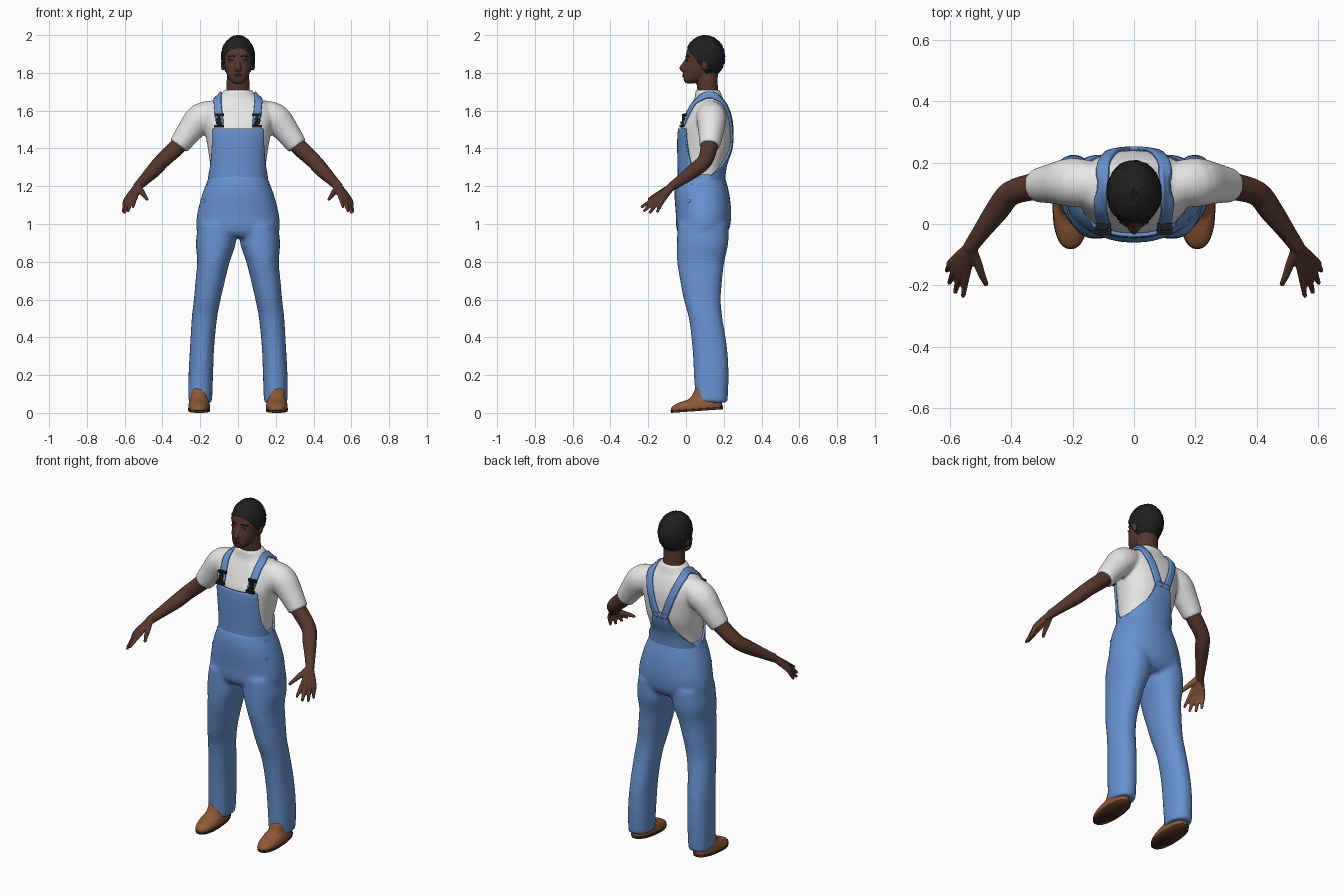
import bpy, bmesh, math, random
from mathutils import Vector, Matrix
from mathutils.bvhtree import BVHTree

random.seed(4)
old = bpy.data.objects.get("Cube")
if old:
    bpy.data.objects.remove(old)


def material(name, *rgb):
    mat = bpy.data.materials.new(name)
    mat.use_nodes = True
    mat.diffuse_color = (*rgb, 1)
    mat.node_tree.nodes["Principled BSDF"].inputs["Base Color"].default_value = (*rgb, 1)
    return mat


skin = material("dark skin", .095, .038, .026)
palm = material("palm skin", .26, .10, .045)
lips = material("lip brown", .10, .028, .024)
denim = material("blue denim", .135, .29, .63)
cotton = material("white cotton", .82, .82, .82)
leather = material("tan leather", .27, .098, .036)
sole_brown = material("sole brown", .06, .025, .012)
black = material("hair black", .014, .014, .014)


def finish(bm, name, mat, mirror=False):
    """Turn a bmesh into a smooth object, optionally mirrored left to right."""
    bmesh.ops.recalc_face_normals(bm, faces=bm.faces)
    mesh = bpy.data.meshes.new(name)
    bm.to_mesh(mesh)
    bm.free()
    mesh.materials.append(mat)
    for p in mesh.polygons:
        p.use_smooth = True
    obj = bpy.data.objects.new(name, mesh)
    bpy.context.collection.objects.link(obj)
    if mirror:
        obj.modifiers.new("Mirror", 'MIRROR').use_mirror_merge = False
    return obj


def resample(rings, steps=4):
    """Catmull-Rom interpolation through the given rings."""
    pts = [Vector(r) for r in rings]
    pts = [pts[0]] + pts + [pts[-1]]
    out = []
    for a, b, c, d in zip(pts, pts[1:], pts[2:], pts[3:]):
        for i in range(steps):
            t = i / steps
            out.append(b + (c - a) * (t / 2) + (a * 2 - b * 5 + c * 4 - d) * (t * t / 2)
                       + (b * 3 - a - c * 3 + d) * (t ** 3 / 2))
    return out + [pts[-1]]


def loft(bm, rings, power=2.0, sides=32):
    """Closed body of level rings: x, y, z, half width, half depth."""
    loops = []
    for x, y, z, rx, ry in resample(rings):
        loop = []
        for i in range(sides):
            a = math.tau * i / sides
            c, s = math.cos(a), math.sin(a)
            loop.append(bm.verts.new((x + rx * math.copysign(abs(c) ** (2 / power), c),
                                      y + ry * math.copysign(abs(s) ** (2 / power), s), z)))
        loops.append(loop)
    skin_loops(bm, loops)


def tube(bm, rings, sides=16):
    """Round limb along a path: x, y, z, radius."""
    pts = resample(rings)
    loops = []
    for i, p in enumerate(pts):
        way = (pts[min(i + 1, len(pts) - 1)] - pts[max(i - 1, 0)]).to_3d()
        side = way.cross(Vector((.3, 1, .2))).normalized()
        up = side.cross(way).normalized()
        loops.append([bm.verts.new(p.to_3d() + (side * math.cos(a) + up * math.sin(a)) * p[3])
                      for a in (math.tau * k / sides for k in range(sides))])
    skin_loops(bm, loops)


def skin_loops(bm, loops):
    for a, b in zip(loops, loops[1:]):
        for i in range(len(a)):
            j = (i + 1) % len(a)
            bm.faces.new((a[i], a[j], b[j], b[i]))
    bm.faces.new(loops[0])
    bm.faces.new(loops[-1])


def ball(bm, centre, size, segments=24):
    m = Matrix.Translation(centre) @ Matrix.Diagonal((*size, 1))
    bmesh.ops.create_uvsphere(bm, u_segments=segments, v_segments=segments * 2 // 3,
                              radius=1, matrix=m)


def box(bm, centre, size):
    bmesh.ops.create_cube(bm, size=1, matrix=Matrix.Translation(centre) @ Matrix.Diagonal((*size, 1)))


def fuse(obj, voxel, rounds):
    """Blend overlapping bodies into one smooth skin."""
    rem = obj.modifiers.new("Remesh", 'REMESH')
    rem.mode, rem.voxel_size, rem.use_smooth_shade = 'VOXEL', voxel, True
    soft = obj.modifiers.new("Smooth", 'SMOOTH')
    soft.factor, soft.iterations = .5, rounds
    mats = list(obj.data.materials)
    dg = bpy.context.evaluated_depsgraph_get()
    obj.data = bpy.data.meshes.new_from_object(obj.evaluated_get(dg))
    obj.modifiers.clear()
    obj.data.materials.clear()
    for m in mats:
        obj.data.materials.append(m)
    for p in obj.data.polygons:
        p.use_smooth, p.material_index = True, 0
    return obj


def both(path):
    return [path, [(-p[0], *p[1:]) for p in path]]


# Shirt: torso with short sleeves
bm = bmesh.new()
loft(bm, [(0, .08, 1.18, .145, .112), (0, .085, 1.3, .147, .117), (0, .10, 1.4, .16, .134),
          (0, .105, 1.5, .178, .135), (0, .115, 1.57, .19, .118), (0, .12, 1.63, .17, .093),
          (0, .12, 1.665, .11, .075), (0, .115, 1.71, .074, .064)], 2.3)
for path in both([(.1, .125, 1.59, .068), (.195, .135, 1.56, .08), (.26, .132, 1.487, .067),
                  (.315, .125, 1.412, .055)]):
    tube(bm, path, 24)
shirt = fuse(finish(bm, "shirt", cotton), .009, 5)

# Trousers: hips and two legs
bm = bmesh.new()
loft(bm, [(0, .08, 1.265, .15, .12), (0, .08, 1.22, .166, .135), (0, .085, 1.15, .192, .146),
          (0, .093, 1.05, .217, .147), (0, .089, .97, .22, .139), (0, .085, .93, .2, .11)], 2.2)
for path in both([(.11, .09, 1, .1, .135), (.117, .088, .9, .106, .136), (.13, .078, .8, .086, .125),
                  (.147, .08, .7, .078, .111), (.163, .086, .6, .071, .098), (.178, .104, .5, .067, .089),
                  (.19, .125, .35, .064, .092), (.197, .134, .2, .065, .092), (.2, .135, .055, .063, .085)]):
    loft(bm, path, 2.2)
trousers = fuse(finish(bm, "trousers", denim), .011, 6)


def cloth(bm, name, levels):
    """Thin cloth laid on the shirt."""
    obj = finish(bm, name, denim)
    sub = obj.modifiers.new("Subdivide", 'SUBSURF')
    sub.levels = sub.render_levels = levels
    wrap = obj.modifiers.new("Wrap", 'SHRINKWRAP')
    wrap.target, wrap.wrap_mode, wrap.offset = shirt, 'ABOVE_SURFACE', .007
    thick = obj.modifiers.new("Thickness", 'SOLIDIFY')
    thick.thickness, thick.offset = .012, 0
    return obj


def grid(bm, rows):
    rows = [[bm.verts.new(p) for p in row] for row in rows]
    for a, b in zip(rows, rows[1:]):
        for i in range(len(a) - 1):
            bm.faces.new((a[i], a[i + 1], b[i + 1], b[i]))


def panel(name, turn, rows):
    """Panel around the torso; each row has a height and a half angle."""
    bm = bmesh.new()
    angles = [[turn + half * k / 8 for k in range(-8, 9)] for z, half in rows]
    grid(bm, [[(.172 * math.sin(a), .1 - .137 * math.cos(a), z) for a in line]
              for (z, half), line in zip(rows, angles)])
    return cloth(bm, name, 2)


panel("front_bib", 0, [(1.2, 1.6), (1.24, 1.5), (1.265, 1.2), (1.31, .98), (1.4, .86), (1.47, .83), (1.505, .84)])
panel("back_panel", math.pi, [(1.2, 1.6), (1.24, 1.5), (1.265, 1.15), (1.3, .75), (1.34, .47), (1.39, .33), (1.45, .25)])

# Shoulder straps
for side, name in ((1, "left_strap"), (-1, "right_strap")):
    bm = bmesh.new()
    path = resample([(.1, -.03, 1.53), (.106, 0, 1.59), (.114, .035, 1.655), (.119, .1, 1.7),
                     (.115, .17, 1.695), (.093, .225, 1.62), (.06, .25, 1.52), (.024, .25, 1.42)])
    grid(bm, [[(side * (p.x + w), p.y, p.z) for w in (-.022, 0, .022)] for p in path])
    cloth(bm, name, 1)

# Buckles, and buttons at the hips
bm = bmesh.new()
for z, width in ((1.578, .05), (1.555, .026), (1.535, .03), (1.518, .052)):
    box(bm, (.1, -.026 + (z - 1.518) * .35, z), (width, .018, .014))
box(bm, (.1, -.014, 1.548), (.016, .014, .07))
buckles = finish(bm, "strap_buckles", black, True)
for p in buckles.data.polygons:
    p.use_smooth = False
bm = bmesh.new()
ball(bm, (.156, .04, 1.21), (.009, .011, .011), 12)
ball(bm, (.176, .02, 1.12), (.009, .01, .01), 12)
finish(bm, "hip_buttons", denim, True)

# Arms and hands
bm = bmesh.new()
tube(bm, [(.26, .132, 1.487, .045), (.315, .124, 1.415, .045), (.4, .1, 1.335, .041),
          (.445, .045, 1.285, .039), (.5, -.03, 1.23, .029), (.535, -.08, 1.195, .024)])
fingers = [((.544, -.148, 1.148), (.556, -.238, 1.088)), ((.561, -.15, 1.139), (.583, -.225, 1.066)),
           ((.578, -.142, 1.131), (.602, -.194, 1.056)), ((.591, -.124, 1.128), (.61, -.153, 1.062))]
for knuckle, tip in fingers:
    k, t = Vector(knuckle), Vector(tip)
    wrist = Vector((.53, -.072, 1.203)).lerp(k, .12)
    tube(bm, [(*wrist, .019), (*k, .0155), (*k.lerp(t, .5), .0115), (*t, .0075)], 12)
tube(bm, [(.532, -.078, 1.197, .02), (.508, -.13, 1.168, .015), (.494, -.168, 1.148, .012),
          (.479, -.2, 1.128, .008)], 12)
arms = finish(bm, "arms", skin)
arms.data.materials.append(palm)
fuse(arms, .0048, 3)
palm_way = Vector((-.62, .35, -.67)).normalized()
for p in arms.data.polygons:
    if p.center.y < -.085 and p.normal.dot(palm_way) > .25:
        p.material_index = 1
arms.modifiers.new("Mirror", 'MIRROR').use_mirror_merge = False

# Head with neck, nose and ears
bm = bmesh.new()
loft(bm, [(0, .022, 1.745, .026, .025), (0, .033, 1.76, .042, .044), (0, .05, 1.785, .056, .066),
          (0, .068, 1.82, .068, .078), (0, .083, 1.86, .074, .086), (0, .091, 1.9, .077, .091),
          (0, .097, 1.94, .072, .083), (0, .1, 1.975, .045, .055)], 2.2)
loft(bm, [(0, .115, 1.84, .056, .056), (0, .112, 1.76, .06, .056), (0, .115, 1.7, .063, .055),
          (0, .118, 1.62, .07, .055)])
tube(bm, [(0, .012, 1.885, .009), (0, -.006, 1.85, .012), (0, -.02, 1.824, .0155), (0, -.008, 1.812, .01)])
for s in (-1, 1):
    ball(bm, (s * .013, -.004, 1.82), (.011, .013, .009))
    ball(bm, (s * .08, .1, 1.842), (.011, .018, .031))
ball(bm, (0, .002, 1.788), (.024, .016, .012))
head = fuse(finish(bm, "head", skin), .0055, 3)

# Eyes, brows and lips set on the face
bm = bmesh.new()
bm.from_mesh(head.data)
face = BVHTree.FromBMesh(bm)
bm.free()


def on_face(x, z):
    return Vector((x, face.ray_cast(Vector((x, -1, z)), Vector((0, 1, 0)))[0].y, z))


def features(name, mat, spots, mirror=True):
    bm = bmesh.new()
    for x, z, size in spots:
        ball(bm, on_face(x, z), size, 16)
    return finish(bm, name, mat, mirror)


features("eyelashes", black, [(.033, 1.868, (.017, .004, .0065))])
features("eye_whites", cotton, [(.032, 1.866, (.011, .0055, .0036))])
features("irises", black, [(.032, 1.866, (.0045, .0068, .0042))])
features("eyebrows", black, [(.02 + i * .006, 1.888 + i * .0012 - i * i * .0003, (.006, .003, .0035)) for i in range(6)])
features("lips", lips, [(0, 1.791, (.022, .005, .005)), (0, 1.782, (.019, .005, .005))], False)

# Short curly hair, cut along a slanted hairline
bm = bmesh.new()
ball(bm, (0, .101, 1.884), (.089, .106, .114), 56)
bmesh.ops.bisect_plane(bm, geom=bm.verts[:] + bm.edges[:] + bm.faces[:], plane_co=(0, 0, 1.945),
                       plane_no=(0, 1.37, 1), clear_inner=True)
bmesh.ops.holes_fill(bm, edges=[e for e in bm.edges if e.is_boundary])
bm.normal_update()
for v in bm.verts:
    v.co += v.normal * random.uniform(-.002, .003)
finish(bm, "hair", black)

# Shoes with soles, heels slightly raised
for side, label in ((1, "left"), (-1, "right")):
    upper, under = bmesh.new(), bmesh.new()
    loft(upper, [(0, .138, .01, .056, .136), (0, .14, .03, .057, .134), (0, .155, .05, .052, .112),
                 (0, .185, .07, .046, .08), (0, .2, .12, .044, .062)], 2.3)
    loft(under, [(0, .139, 0, .057, .138), (0, .139, .014, .059, .14)], 2.3)
    for bm, part, mat in ((upper, "shoe", leather), (under, "sole", sole_brown)):
        obj = finish(bm, label + "_" + part, mat)
        obj.location = (side * .206, -.08, 0)
        obj.rotation_euler = (.07, 0, 0)
